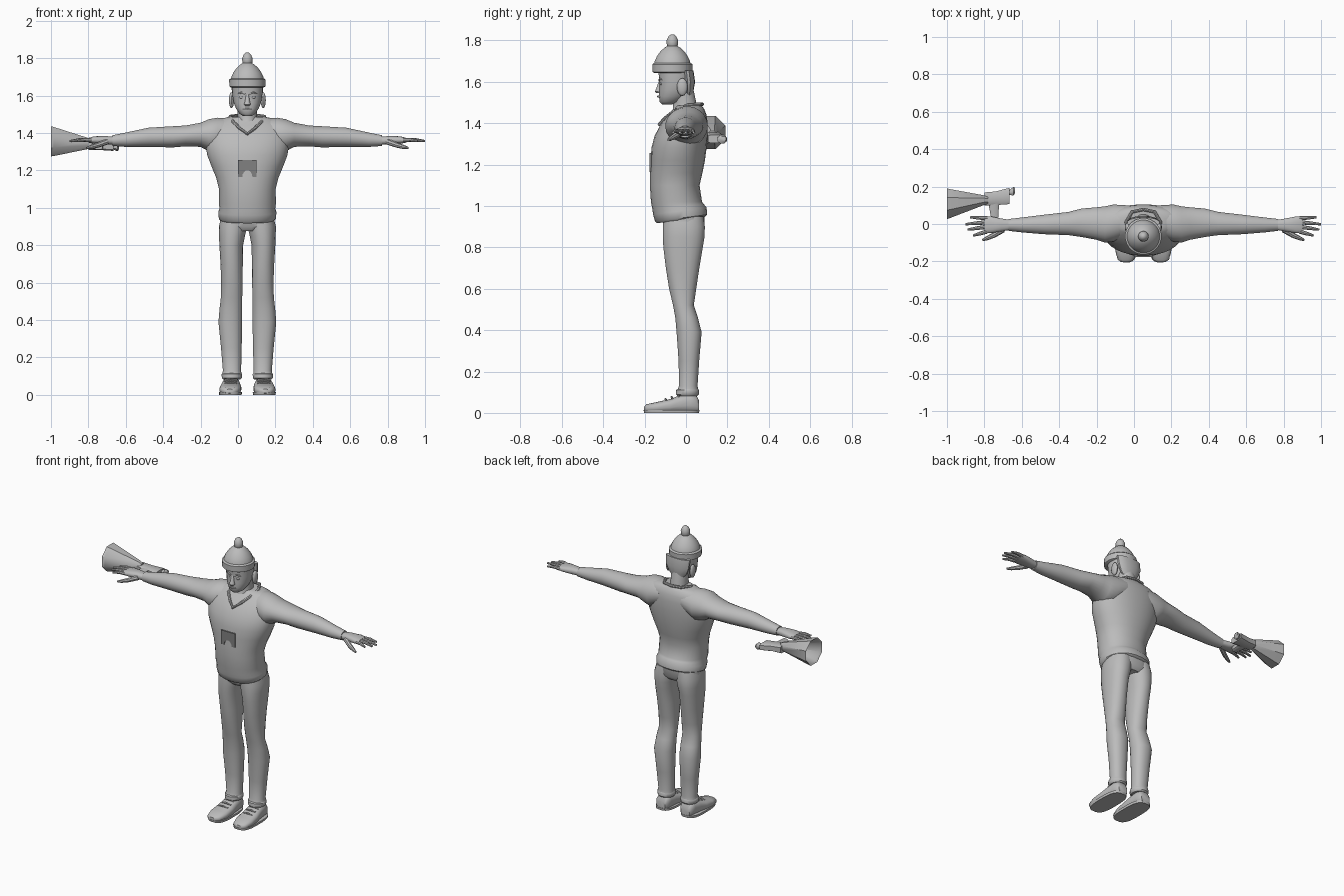
import bpy, bmesh, math
from mathutils import Vector

CX = 0.05  # centre line of the figure (the loudspeaker widens one side)


def material(name, v):
    m = bpy.data.materials.new(name)
    m.diffuse_color = (v, v, v, 1)
    return m


GREY = material("plain grey", 0.5)
DARK = material("dark grey", 0.22)


def finish(name, bm, mirror=False, x=CX, mat=GREY):
    bmesh.ops.recalc_face_normals(bm, faces=bm.faces[:])
    me = bpy.data.meshes.new(name)
    bm.to_mesh(me)
    bm.free()
    me.materials.append(mat)
    ob = bpy.data.objects.new(name, me)
    bpy.context.collection.objects.link(ob)
    ob.location.x = x
    if mirror:
        mod = ob.modifiers.new("Mirror", 'MIRROR')
        mod.use_clip = False
        mod.use_mirror_merge = False
    return ob


def skin(bm, loops, cap=True, closed=False):
    rows = [[bm.verts.new(p) for p in lp] for lp in loops]
    n = len(rows[0])
    pairs = list(zip(rows, rows[1:])) + ([(rows[-1], rows[0])] if closed else [])
    for a, b in pairs:
        for i in range(n):
            j = (i + 1) % n
            bm.faces.new((a[i], a[j], b[j], b[i]))
    if cap and not closed:
        bm.faces.new(rows[0])
        bm.faces.new(rows[-1])


def loft(name, axis, rings, n=24, power=2.0, tilt=None, cap=True, **kw):
    """Rounded sections: (position, min a, max a, min b, max b) along an axis."""
    loops = []
    for t, a0, a1, b0, b1 in rings:
        lp = []
        for i in range(n):
            an = 2 * math.pi * (i + 0.5) / n
            c, s = math.cos(an), math.sin(an)
            u = math.copysign(abs(c) ** (2 / power), c)
            v = math.copysign(abs(s) ** (2 / power), s)
            a = (a0 + a1) / 2 + u * (a1 - a0) / 2
            b = (b0 + b1) / 2 + v * (b1 - b0) / 2
            p = {'x': (t, a, b), 'y': (a, t, b), 'z': (a, b, t)}[axis]
            lp.append(tilt(Vector(p)) if tilt else Vector(p))
        loops.append(lp)
    bm = bmesh.new()
    skin(bm, loops, cap)
    return finish(name, bm, **kw)


def sym(rings):
    """Sections symmetric in x: (z, half width, min y, max y)."""
    return [(z, -w, w, y0, y1) for z, w, y0, y1 in rings]


def tube(name, pts, radii, n=10, closed=False, **kw):
    pts = [Vector(p) for p in pts]
    loops = []
    for i, p in enumerate(pts):
        a = pts[i - 1] if (i or closed) else p
        b = pts[(i + 1) % len(pts)] if (closed or i + 1 < len(pts)) else p
        d = (b - a).normalized()
        up = Vector((0, 0, 1)) if abs(d.z) < 0.9 else Vector((0, 1, 0))
        s = d.cross(up).normalized()
        w = s.cross(d)
        loops.append([p + radii[i] * (math.cos(k * math.tau / n) * s + math.sin(k * math.tau / n) * w)
                      for k in range(n)])
    bm = bmesh.new()
    skin(bm, loops, closed=closed)
    return finish(name, bm, **kw)


def ball(name, centre, size, **kw):
    bm = bmesh.new()
    bmesh.ops.create_uvsphere(bm, u_segments=14, v_segments=8, radius=1)
    for v in bm.verts:
        v.co = Vector([c + s * q for c, s, q in zip(centre, size, v.co)])
    return finish(name, bm, **kw)


# Sweater body with a rolled, slightly tilted hem
loft("sweater", 'z', sym([
    (.935, .142, -.14, .09), (.945, .153, -.15, .103), (.98, .156, -.16, .10),
    (1.0, .149, -.162, .085), (1.02, .153, -.17, .078), (1.1, .152, -.175, .066),
    (1.16, .167, -.174, .08), (1.22, .192, -.17, .092), (1.28, .215, -.168, .10),
    (1.34, .225, -.152, .105), (1.4, .222, -.12, .105), (1.44, .208, -.085, .10),
    (1.47, .17, -.055, .088), (1.485, .10, -.045, .075)]), n=32, power=2.15,
    tilt=lambda p: p + Vector((0, 0, .13 * p.y if p.z < 1.01 else 0)))

# Sleeves
loft("sleeve", 'x', [
    (.08, -.06, .10, 1.34, 1.478), (.16, -.095, .105, 1.29, 1.482), (.205, -.10, .095, 1.30, 1.474),
    (.25, -.085, .09, 1.325, 1.455), (.33, -.07, .083, 1.328, 1.44), (.40, -.06, .065, 1.322, 1.436),
    (.53, -.055, .05, 1.325, 1.428), (.65, -.045, .035, 1.325, 1.402),
    (.72, -.037, .027, 1.33, 1.388)], mirror=True)

# Collar band and neck
tube("collar", [(0, .078, 1.492), (.06, .065, 1.492), (.092, .01, 1.488), (.075, -.06, 1.457),
                (.04, -.10, 1.425), (0, -.128, 1.395), (-.04, -.10, 1.425), (-.075, -.06, 1.457),
                (-.092, .01, 1.488), (-.06, .065, 1.492)], [.009] * 10, n=8, closed=True)
loft("neck", 'z', sym([(1.41, .065, -.10, .06), (1.46, .055, -.065, .056),
                       (1.5, .052, -.062, .05), (1.57, .055, -.06, .035)]))

# Chest patch: square with an arch cut from its lower edge
arch = [(.027 * math.cos(a), 1.165 + .035 * math.sin(a)) for a in [math.pi * k / 8 for k in range(9)]]
outline = [(-.05, 1.165), (-.05, 1.255), (.05, 1.255), (.05, 1.165)] + arch
bm = bmesh.new()
face = bm.faces.new([bm.verts.new((x, -.176, z)) for x, z in outline])
ext = bmesh.ops.extrude_face_region(bm, geom=[face])
for v in [g for g in ext["geom"] if isinstance(g, bmesh.types.BMVert)]:
    v.co.y += .009
finish("chest_patch", bm, mat=DARK)

# Hands with fingers and thumb
loft("palm", 'x', [(.70, -.03, .02, 1.338, 1.378), (.76, -.04, .03, 1.337, 1.384),
                   (.82, -.05, .042, 1.342, 1.382), (.85, -.048, .04, 1.348, 1.373)],
     n=16, power=2.4, mirror=True)
fingers = {"index_finger": ((.835, -.040), (.91, -.062)), "middle_finger": ((.84, -.015), (.94, -.030)),
           "ring_finger": ((.84, .009), (.95, -.001)), "little_finger": ((.835, .031), (.925, .036))}
for name, (a, b) in fingers.items():
    m = ((a[0] + b[0]) / 2, (a[1] + b[1]) / 2)
    tube(name, [(*a, 1.361), (*m, 1.363), (*b, 1.356)], [.0115, .010, .006], n=8, mirror=True)
tube("thumb", [(.75, -.03, 1.353), (.80, -.06, 1.335), (.835, -.076, 1.325), (.86, -.086, 1.319)],
     [.016, .014, .011, .006], n=8, mirror=True)

# Head and face
loft("head", 'z', sym([
    (1.49, .022, -.115, -.07), (1.503, .043, -.128, -.03), (1.53, .061, -.131, 0),
    (1.56, .073, -.130, .02), (1.60, .080, -.129, .028), (1.66, .083, -.135, .03)]), power=2.2)
loft("nose", 'z', sym([(1.545, .012, -.143, -.115), (1.553, .018, -.15, -.115),
                       (1.575, .012, -.142, -.115), (1.605, .008, -.131, -.115)]), n=12)
ball("ear", (.085, -.018, 1.575), (.014, .026, .043), mirror=True)
ball("eye", (.031, -.117, 1.59), (.013, .010, .008), mirror=True)
tube("eyebrow", [(.012, -.130, 1.607), (.032, -.126, 1.615), (.054, -.110, 1.609)],
     [.004, .006, .003], n=6, mirror=True)
tube("mouth", [(-.025, -.125, 1.527), (0, -.134, 1.529), (.025, -.125, 1.527)], [.003, .006, .003], n=6)
loft("hair", 'z', sym([(1.535, .045, -.01, .034), (1.56, .066, -.01, .037),
                       (1.6, .083, -.015, .044), (1.655, .088, -.02, .036)]), n=14)

# Knitted hat: folded brim, dome and bobble
for name, prof in {
    "hat_brim": [(1.643, .088), (1.648, .097), (1.685, .098), (1.692, .089)],
    "hat_dome": [(1.68, .09), (1.70, .086), (1.722, .076), (1.745, .06), (1.765, .039), (1.777, .018)],
    "hat_bobble": [(1.762, .018), (1.776, .027), (1.80, .028), (1.82, .019), (1.83, .007)],
}.items():
    loft(name, 'z', sym([(z, r, -.066 - r, -.066 + r) for z, r in prof]))

# Trousers
loft("hips", 'z', sym([(.875, .10, -.09, .07), (.9, .148, -.112, .09), (.97, .145, -.112, .09)]), power=2.4)
loft("trouser_leg", 'z', [
    (.95, .0, .14, -.11, .085), (.9, .001, .153, -.113, .092), (.85, .012, .152, -.113, .09),
    (.8, .022, .15, -.11, .082), (.7, .024, .144, -.098, .065), (.6, .025, .140, -.082, .05),
    (.52, .027, .142, -.063, .038), (.46, .027, .149, -.052, .058), (.39, .027, .155, -.046, .076),
    (.25, .030, .141, -.036, .064), (.13, .033, .131, -.034, .056), (.11, .031, .135, -.042, .06)],
    mirror=True, power=2.2)
loft("trouser_cuff", 'z', [(.082, .036, .13, -.04, .055), (.09, .029, .137, -.05, .063),
                           (.11, .028, .138, -.048, .063), (.118, .033, .132, -.036, .057)], mirror=True)

# Shoes: upper, sole and laces
loft("shoe", 'y', [
    (-.204, .072, .118, .008, .03), (-.19, .050, .138, .002, .042), (-.14, .034, .15, 0, .053),
    (-.08, .032, .147, 0, .066), (-.03, .036, .139, 0, .085), (.02, .041, .133, 0, .095),
    (.05, .045, .129, 0, .085), (.063, .056, .118, .005, .06)], n=20, power=2.6, mirror=True)
loft("sole", 'z', [(0, .030, .151, -.203, .064), (.015, .028, .153, -.206, .066)], power=3, mirror=True)
for k in range(3):
    y, z = -.095 + .03 * k, .063 + .010 * k
    tube("lace", [(.055, y, z - .004), (.09, y - .004, z + .003), (.122, y, z - .004)],
         [.004, .006, .004], n=6, mirror=True)

# Loudspeaker: open faceted horn with a wall, flat body, grip and mouthpiece
loft("horn", 'x', [(-.78, .105, .15, 1.318, 1.365), (-.80, .10, .155, 1.312, 1.375),
                   (-.985, .025, .193, 1.27, 1.438), (-1.0, .02, .197, 1.268, 1.442),
                   (-.99, .032, .187, 1.28, 1.43), (-.81, .11, .145, 1.325, 1.365)], n=8, x=0)
loft("speaker_body", 'x', [(-.80, .098, .17, 1.308, 1.358), (-.74, .10, .175, 1.308, 1.352),
                           (-.665, .105, .195, 1.303, 1.345)], n=8, power=5, x=0)
loft("grip", 'y', [(.035, -.765, -.725, 1.31, 1.345), (.11, -.78, -.72, 1.31, 1.35)], n=8, power=4, x=0)
loft("mouthpiece", 'x', [(-.67, .155, .18, 1.312, 1.335), (-.645, .15, .2, 1.30, 1.345),
                         (-.635, .165, .195, 1.312, 1.337)], n=8, x=0)

# Smooth shading that keeps the sharp edges
bpy.ops.object.select_all(action='SELECT')
bpy.context.view_layer.objects.active = bpy.context.collection.objects[0]
bpy.ops.object.shade_smooth_by_angle(angle=math.radians(42))
